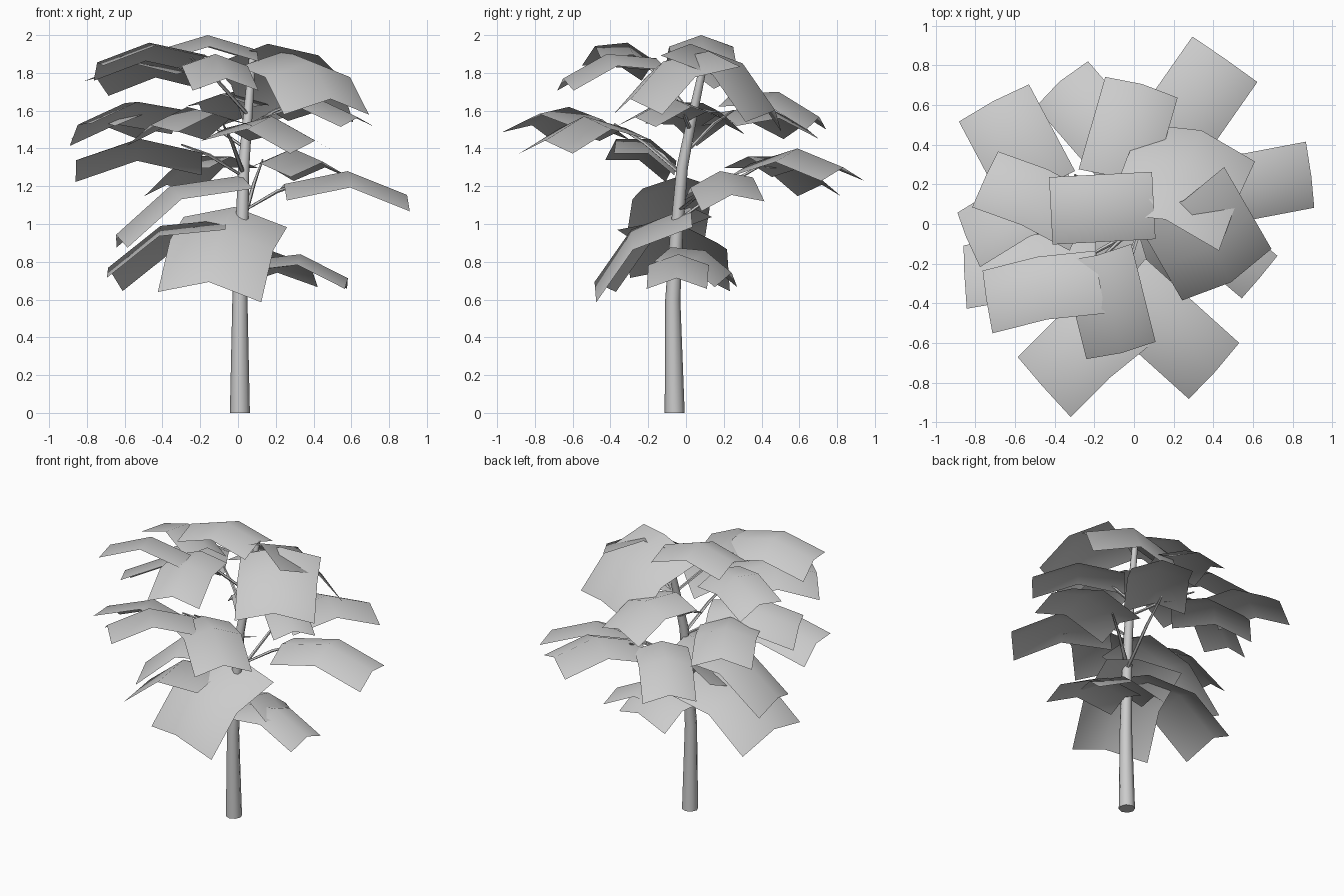
import bpy, bmesh
from math import radians
from mathutils import Vector, Matrix

cube = bpy.data.objects.get("Cube")
if cube:
    bpy.data.objects.remove(cube)


def make_material(name, color):
    mat = bpy.data.materials.new(name)
    mat.use_nodes = True
    mat.diffuse_color = color
    mat.node_tree.nodes["Principled BSDF"].inputs["Base Color"].default_value = color
    return mat


grey = make_material("pale_grey", (0.6, 0.6, 0.6, 1))


def finish(name, bm):
    mesh = bpy.data.meshes.new(name)
    bm.to_mesh(mesh)
    bm.free()
    mesh.materials.append(grey)
    for face in mesh.polygons:
        face.use_smooth = True
    obj = bpy.data.objects.new(name, mesh)
    bpy.context.collection.objects.link(obj)
    return obj


def tube(name, points, radii, sides):
    """Tapered tube following a path, capped at both ends."""
    bm = bmesh.new()
    up = Vector((0, 0, 1))
    rings = []
    for i, (point, radius) in enumerate(zip(points, radii)):
        ahead = Vector(points[min(i + 1, len(points) - 1)])
        behind = Vector(points[max(i - 1, 0)])
        turn = up.rotation_difference(ahead - behind) if i else up.rotation_difference(up)
        ring = bmesh.ops.create_circle(
            bm, segments=sides, radius=radius,
            matrix=Matrix.Translation(point) @ turn.to_matrix().to_4x4())["verts"]
        rings.append(ring)
    for low, high in zip(rings, rings[1:]):
        for k in range(sides):
            n = (k + 1) % sides
            bm.faces.new((low[k], low[n], high[n], high[k]))
    bm.faces.new(rings[0])
    bm.faces.new(rings[-1])
    bmesh.ops.recalc_face_normals(bm, faces=bm.faces)
    obj = finish(name, bm)
    bpy.context.view_layer.objects.active = obj
    obj.select_set(True)
    bpy.ops.object.shade_smooth_by_angle(angle=radians(50))
    obj.select_set(False)


def leaf(name, x, y, z, yaw, length, width, pitch, roll=0):
    """Leaf sheet sagging on all sides; yaw is its outward direction, pitch its droop."""
    bm = bmesh.new()
    bmesh.ops.create_grid(bm, x_segments=2, y_segments=2, size=1)
    for v in bm.verts:
        u, s = v.co.x, v.co.y
        v.co = (u * length / 2, s * width / 2, -0.15 * length * u * u - 0.18 * width * s * s)
    place = (Matrix.Translation((x, y, z)) @ Matrix.Rotation(radians(yaw), 4, "Z")
             @ Matrix.Rotation(radians(pitch), 4, "Y") @ Matrix.Rotation(radians(roll), 4, "X"))
    bm.transform(place)
    finish(name, bm)


# Trunk: gently leaning and tapering
tube("trunk",
     [(0.01, -0.06, 0), (0.01, -0.07, 0.6), (0.02, -0.05, 0.95), (0.03, -0.02, 1.3),
      (0.05, 0.03, 1.55), (0.08, 0.11, 1.92)],
     [0.053, 0.04, 0.034, 0.03, 0.025, 0.018], 8)

# Branches: thin twigs from the trunk to the leaves
for name, start, end in [
    ("back_branch", (0.03, -0.04, 1.02), (0.13, 0.45, 1.34)),
    ("left_branch", (0.03, -0.04, 1.07), (0.35, 0.2, 1.22)),
    ("front_branch", (0.03, -0.02, 1.26), (-0.08, -0.38, 1.53)),
    ("right_branch", (0.03, -0.02, 1.25), (-0.3, -0.2, 1.42)),
    ("upper_front_branch", (0.05, 0.03, 1.58), (-0.25, -0.25, 1.88)),
    ("upper_back_branch", (0.04, 0.02, 1.4), (-0.3, 0.25, 1.6)),
    ("upper_left_branch", (0.05, 0.02, 1.5), (0.3, -0.05, 1.64)),
    ("low_front_branch", (0.02, -0.06, 0.9), (-0.05, -0.15, 1.0)),
]:
    middle = Vector(start).lerp(Vector(end), 0.55) + Vector((0, 0, 0.02))
    tube(name, [start, middle, end], [0.014, 0.01, 0.005], 5)

# Crown leaves
leaf("top_leaf", -0.16, 0.08, 2.0, 183, 0.52, 0.34, 0)
leaf("upper_left_back_leaf", 0.26, 0.3, 1.85, 68, 0.6, 0.6, 36, -6)
leaf("upper_left_front_leaf", 0.39, -0.12, 1.86, -60, 0.54, 0.52, 28)
leaf("upper_front_leaf", -0.12, -0.42, 1.9, -76, 0.52, 0.36, 12)
leaf("upper_right_front_leaf", -0.47, -0.31, 1.96, 190, 0.58, 0.33, 4, 14)
leaf("upper_right_back_leaf", -0.5, 0.15, 1.87, 156, 0.54, 0.32, 4, 14)

# Middle leaves
leaf("right_back_leaf", -0.6, 0.41, 1.63, 118, 0.5, 0.4, 8)
leaf("right_leaf", -0.6, 0.09, 1.64, 205, 0.6, 0.32, 6, 22)
leaf("back_leaf", -0.02, 0.49, 1.7, 74, 0.5, 0.38, 14)
leaf("left_leaf", 0.41, -0.08, 1.67, -40, 0.6, 0.28, 3)
leaf("front_left_leaf", 0.18, -0.54, 1.57, -42, 0.64, 0.38, 6)
leaf("front_right_leaf", -0.27, -0.62, 1.62, 222, 0.56, 0.41, 3, 10)

# Lower middle leaves
leaf("lower_right_leaf", -0.53, -0.19, 1.45, 184, 0.67, 0.34, 3, 20)
leaf("lower_left_leaf", 0.58, 0.18, 1.28, 8, 0.66, 0.34, 5, 9)
leaf("lower_back_left_leaf", 0.29, 0.59, 1.4, 55, 0.6, 0.4, 2)
leaf("lower_back_right_leaf", -0.22, 0.54, 1.36, 131, 0.54, 0.35, 16)

# Bottom leaves
leaf("low_front_leaf", -0.09, -0.29, 0.97, -105, 0.66, 0.56, 37, -7)
leaf("low_side_leaf", -0.36, -0.08, 1.2, 188, 0.74, 0.42, 25)
leaf("low_right_leaf", -0.41, -0.03, 0.99, 174, 0.68, 0.54, 22, 8)
leaf("low_left_leaf", 0.33, -0.04, 0.84, -2, 0.54, 0.32, 10)
leaf("low_back_leaf", 0.17, 0.1, 0.86, 75, 0.36, 0.46, 22)
